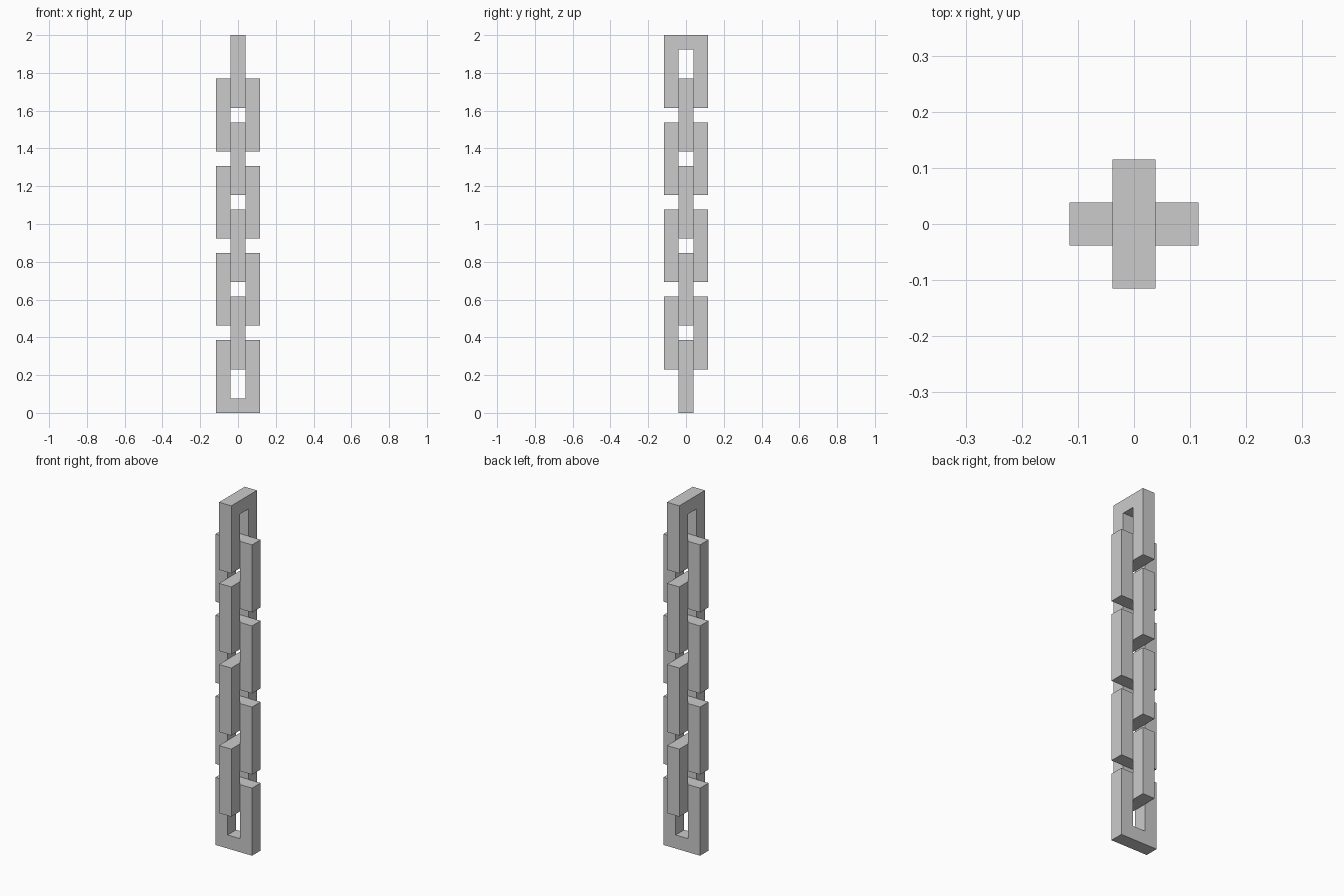
import bpy, bmesh, math

if "Cube" in bpy.data.objects:
    bpy.data.objects.remove(bpy.data.objects["Cube"])

U = 2 / 13 / 2          # bar thickness: the chain is 26 bars tall
LINKS = 8


def link_mesh():
    """Rectangular ring, 3 x 1 x 5 bars, with its base at z = 0."""
    bm = bmesh.new()

    def rect(hw, z0, z1):
        return [bm.verts.new((x * U, -U / 2, z * U))
                for x, z in ((-hw, z0), (hw, z0), (hw, z1), (-hw, z1))]

    outer, inner = rect(1.5, 0, 5), rect(0.5, 1, 4)
    faces = []
    for i in range(4):
        j = (i + 1) % 4
        faces.append(bm.faces.new((outer[i], outer[j], inner[j], inner[i])))
    # Give the ring its depth, keeping the front faces
    ext = bmesh.ops.extrude_face_region(bm, geom=faces, use_keep_orig=True)
    moved = [g for g in ext["geom"] if isinstance(g, bmesh.types.BMVert)]
    bmesh.ops.translate(bm, verts=moved, vec=(0, U, 0))
    bmesh.ops.recalc_face_normals(bm, faces=bm.faces)
    mesh = bpy.data.meshes.new("chain_link")
    bm.to_mesh(mesh)
    bm.free()
    return mesh


# Interlocking links, each turned a quarter from the one below
mesh = link_mesh()
for i in range(LINKS):
    link = bpy.data.objects.new(f"chain_link_{i + 1}", mesh)
    link.location.z = 3 * U * i
    link.rotation_euler.z = math.pi / 2 * (i % 2)
    bpy.context.collection.objects.link(link)
